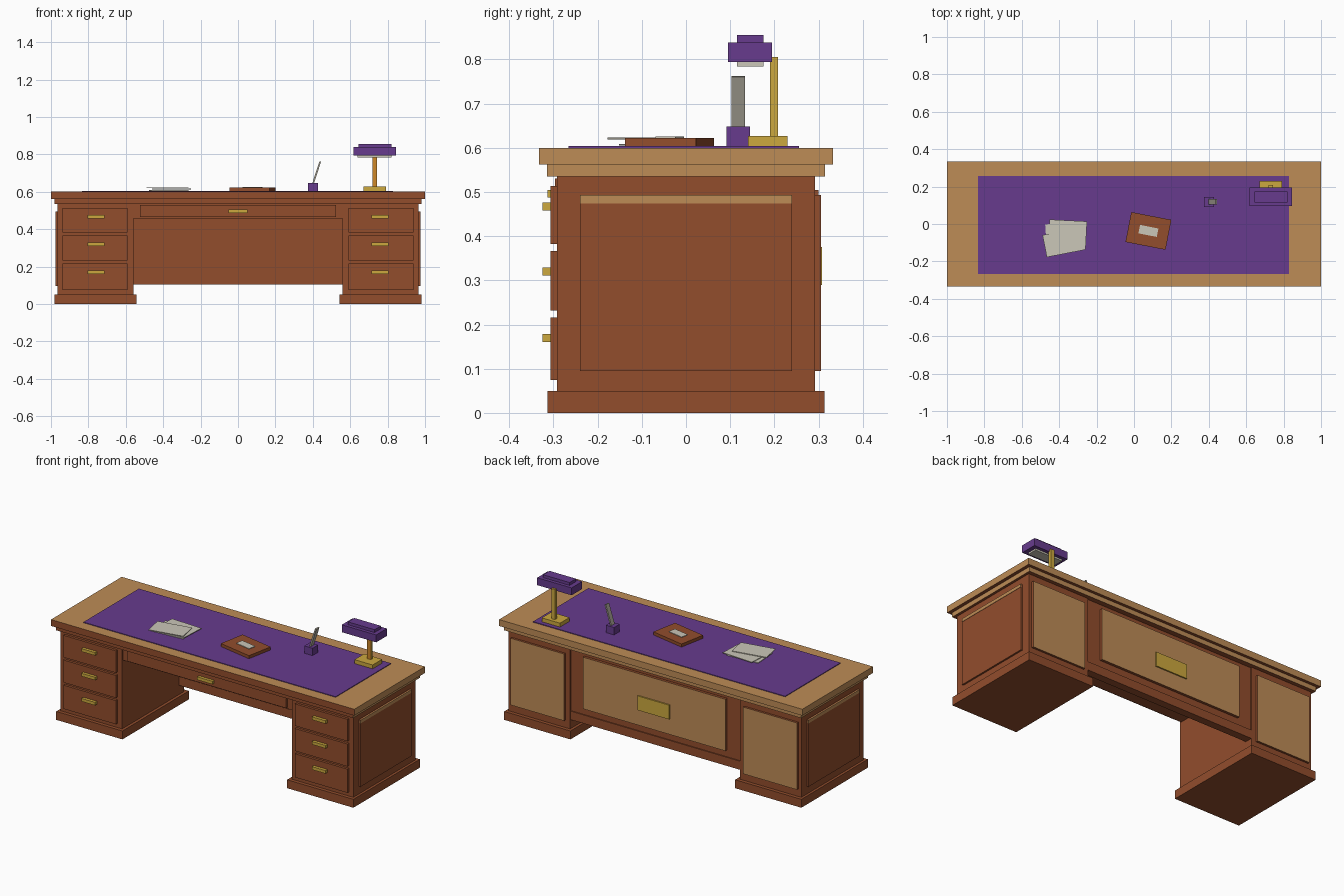
import bpy, bmesh
from math import radians
from mathutils import Matrix, Vector

cube = bpy.data.objects.get("Cube")
if cube:
    bpy.data.objects.remove(cube, do_unlink=True)


def material(name, rgb):
    """Flat material from display colour values."""
    lin = [((c / 255 + 0.055) / 1.055) ** 2.4 for c in rgb] + [1]
    m = bpy.data.materials.new(name)
    m.use_nodes = True
    m.diffuse_color = lin
    m.node_tree.nodes["Principled BSDF"].inputs["Base Color"].default_value = lin
    return m


BROWN = material("brown wood", (146, 77, 44))
TAN = material("tan wood", (190, 140, 86))
PURPLE = material("purple", (103, 59, 141))
GOLD = material("gold", (204, 168, 62))
AMBER = material("amber", (205, 135, 40))
PAPER = material("paper", (203, 199, 184))
GREY = material("warm grey", (170, 165, 152))


def box(name, x, y, z, mat, alt=None, dirs=(), turn=None):
    """Box from axis ranges; faces pointing along dirs get the alt material."""
    lo, hi = Vector((x[0], y[0], z[0])), Vector((x[1], y[1], z[1]))
    bm = bmesh.new()
    bmesh.ops.create_cube(bm, size=1)
    bmesh.ops.scale(bm, vec=hi - lo, verts=bm.verts)
    bm.normal_update()
    for f in bm.faces:
        f.material_index = int(any(f.normal.dot(Vector(d)) > 0.9 for d in dirs))
    if turn:
        rot = Matrix.Rotation(radians(turn[0]), 3, turn[1])
        bmesh.ops.rotate(bm, matrix=rot, verts=bm.verts)
    me = bpy.data.meshes.new(name)
    bm.to_mesh(me)
    bm.free()
    me.materials.append(mat)
    if alt:
        me.materials.append(alt)
    ob = bpy.data.objects.new(name, me)
    ob.location = (lo + hi) / 2
    bpy.context.collection.objects.link(ob)
    return ob


def slab(name, centre, size, mat, turn):
    """Box from centre and size, turned about one axis."""
    spans = [(c - s / 2, c + s / 2) for c, s in zip(centre, size)]
    return box(name, *spans, mat, turn=turn)


FRONT, BACK, DOWN = (0, -1, 0), (0, 1, 0), (0, 0, -1)

# Top with its moulding
box("desk_top", (-1, 1), (-.333, .333), (.562, .6), TAN, BROWN, (FRONT, DOWN))
box("top_moulding", (-.98, .98), (-.315, .315), (.535, .562), TAN, BROWN, (FRONT, DOWN))
box("blotter", (-.833, .83), (-.266, .256), (.6, .604), PURPLE)

# Pedestals with plinths, panels and drawers
for side, s in (("left", 1), ("right", -1)):
    def span(a, b):
        return sorted((s * a, s * b))
    box(side + "_pedestal", span(.56, .965), (-.292, .292), (.05, .536), BROWN)
    box(side + "_plinth", span(.543, .98), (-.313, .313), (0, .05), BROWN)
    box(side + "_side_panel", span(.96, .975), (-.24, .24), (.095, .493), BROWN)
    box(side + "_panel_trim", span(.97, .977), (-.24, .24), (.474, .493), TAN)
    box(side + "_back_panel", span(.59, .945), (.285, .305), (.095, .493), BROWN, TAN, (BACK,))
    for i, (low, high) in enumerate(((.075, .216), (.232, .366), (.382, .513))):
        box(f"{side}_drawer_{i}", span(.59, .937), (-.307, -.285), (low, high), BROWN)
        grip = high - .046
        box(f"{side}_handle_{i}", span(.715, .805), (-.325, -.305),
            (grip - .009, grip + .009), GOLD)

# Centre drawer and kneehole back
box("centre_apron", (-.562, .562), (-.284, .26), (.457, .536), BROWN)
box("centre_drawer", (-.525, .525), (-.296, -.28), (.465, .53), BROWN)
box("centre_handle", (-.05, .05), (-.313, -.294), (.487, .505), GOLD)
box("modesty_panel", (-.562, .562), (.25, .284), (.15, .536), BROWN)
box("modesty_rail", (-.562, .562), (.244, .29), (.105, .156), BROWN)
box("modesty_inlay", (-.47, .47), (.28, .3), (.197, .505), BROWN, TAN, (BACK,))
box("back_plate", (-.105, .105), (.295, .308), (.29, .375), GOLD)

# Desk lamp
box("lamp_base", (.67, .79), (.14, .23), (.603, .627), GOLD)
box("lamp_post", (.719, .743), (.19, .208), (.62, .806), GOLD, AMBER, (FRONT,))
box("lamp_shade", (.618, .845), (.095, .195), (.794, .838), PURPLE)
box("lamp_cap", (.645, .82), (.115, .175), (.836, .855), PURPLE)
box("lamp_tube", (.64, .82), (.115, .175), (.784, .796), PAPER)

# Pen pot and pen
box("pen_pot", (.373, .427), (.092, .145), (.603, .648), PURPLE)
slab("pen", (.418, .118, .695), (.009, .03, .14), GREY, (18, 'Y'))

# Book with label
slab("book", (.077, -.037, .613), (.218, .163, .019), BROWN, (-11, 'Z'))
slab("book_label", (.077, -.037, .624), (.1, .046, .004), PAPER, (-11, 'Z'))

# Loose papers
for i, (x, y, w, d, angle) in enumerate((
        (-.37, -.07, .2, .15, 4), (-.355, -.056, .2, .15, -3), (-.377, -.099, .205, .12, 11))):
    slab(f"paper_{i}", (x, y, .607 + i * .007), (w, d, .004), PAPER, (angle, 'Z'))
